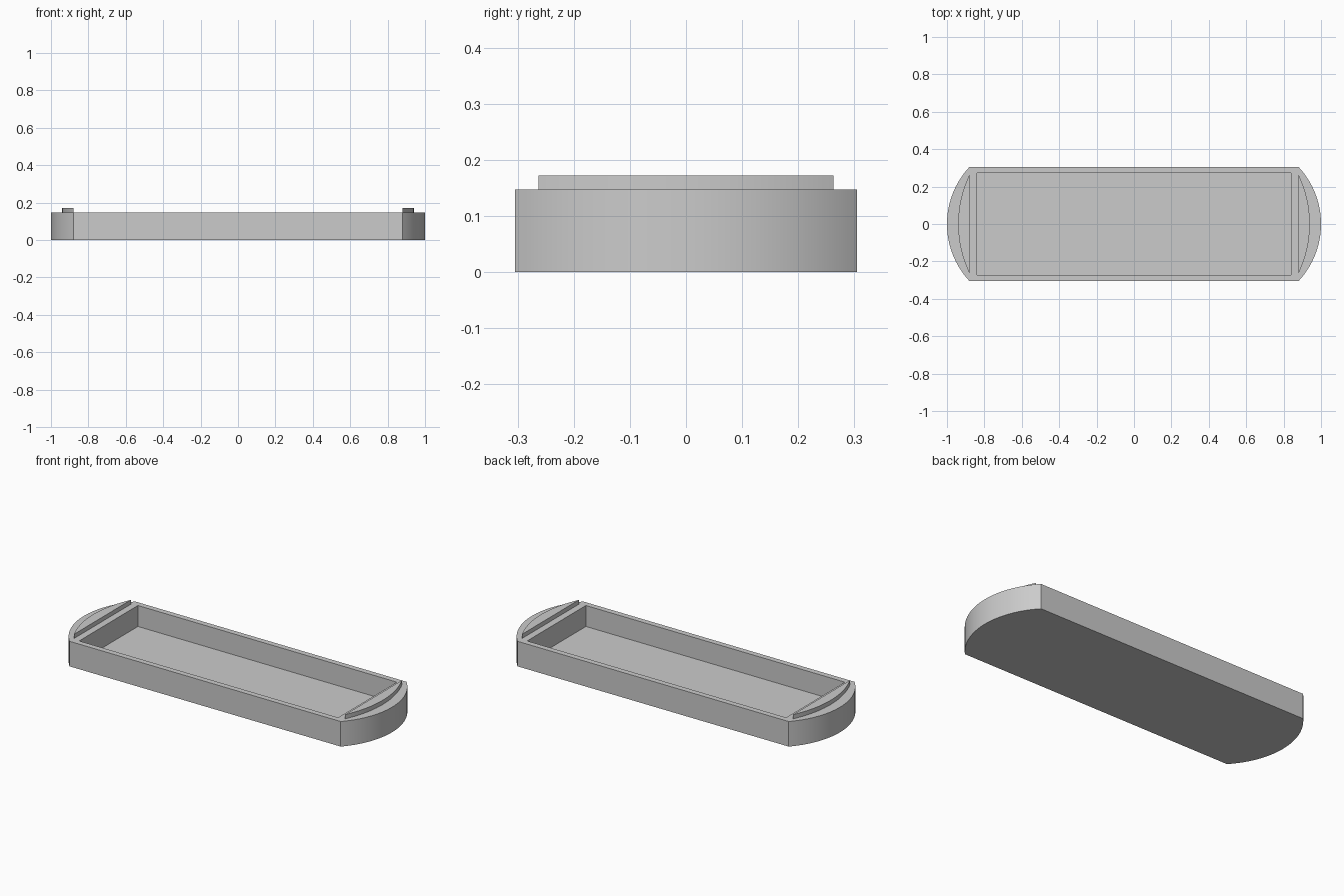
import bpy
import bmesh
import math
from mathutils import Vector

default = bpy.data.objects.get("Cube")
if default:
    bpy.data.objects.remove(default, do_unlink=True)

grey = bpy.data.materials.new("light_grey")
grey.use_nodes = True
grey.diffuse_color = (0.6, 0.6, 0.6, 1)
grey.node_tree.nodes["Principled BSDF"].inputs["Base Color"].default_value = (0.6, 0.6, 0.6, 1)

END_X = 0.88      # where the straight sides meet the rounded ends
RIM_Z = 0.147
RIDGE_Z = 0.172
FLOOR_Z = 0.024


def arc(half_chord, bulge, steps=32):
    """Points of a shallow arc at the +x end, from -y to +y."""
    radius = (half_chord ** 2 + bulge ** 2) / (2 * bulge)
    centre = END_X + bulge - radius
    sweep = math.asin(half_chord / radius)
    angles = [sweep * (2 * i / steps - 1) for i in range(steps + 1)]
    return [(centre + radius * math.cos(a), radius * math.sin(a)) for a in angles]


def turned(points):
    """The same outline turned half way round, for the opposite end."""
    return [(-x, -y) for x, y in points]


def prism(name, outline, bottom, top):
    bm = bmesh.new()
    base = bm.faces.new([bm.verts.new((x, y, bottom)) for x, y in outline])
    grown = bmesh.ops.extrude_face_region(bm, geom=[base])["geom"]
    verts = [v for v in grown if isinstance(v, bmesh.types.BMVert)]
    bmesh.ops.translate(bm, verts=verts, vec=Vector((0, 0, top - bottom)))
    bmesh.ops.recalc_face_normals(bm, faces=bm.faces)
    mesh = bpy.data.meshes.new(name)
    bm.to_mesh(mesh)
    bm.free()
    mesh.materials.append(grey)
    obj = bpy.data.objects.new(name, mesh)
    bpy.context.collection.objects.link(obj)
    return obj


def select_only(obj):
    bpy.ops.object.select_all(action='DESELECT')
    obj.select_set(True)
    bpy.context.view_layer.objects.active = obj


# Tray body with rounded ends
end = arc(0.305, 0.12)
tray = prism("tray_body", end + turned(end), 0, RIM_Z)

# Rectangular pocket cut from the top
pocket = [(-0.84, -0.272), (0.84, -0.272), (0.84, 0.272), (-0.84, 0.272)]
cutter = prism("pocket_cutter", pocket, FLOOR_Z, RIM_Z + 0.1)
cutter.hide_render = True
cut = tray.modifiers.new("pocket", 'BOOLEAN')
cut.operation = 'DIFFERENCE'
cut.solver = 'EXACT'
cut.object = cutter
select_only(tray)
bpy.ops.object.modifier_apply(modifier=cut.name)
bpy.data.objects.remove(cutter, do_unlink=True)

# Raised bow-shaped ridge on each end
bow = arc(0.263, 0.06)
ridges = [prism("left_ridge", bow, RIM_Z, RIDGE_Z),
          prism("right_ridge", turned(bow), RIM_Z, RIDGE_Z)]

# Smooth curved walls, crisp edges
for part in [tray] + ridges:
    select_only(part)
    bpy.ops.object.shade_smooth_by_angle(angle=math.radians(30))
